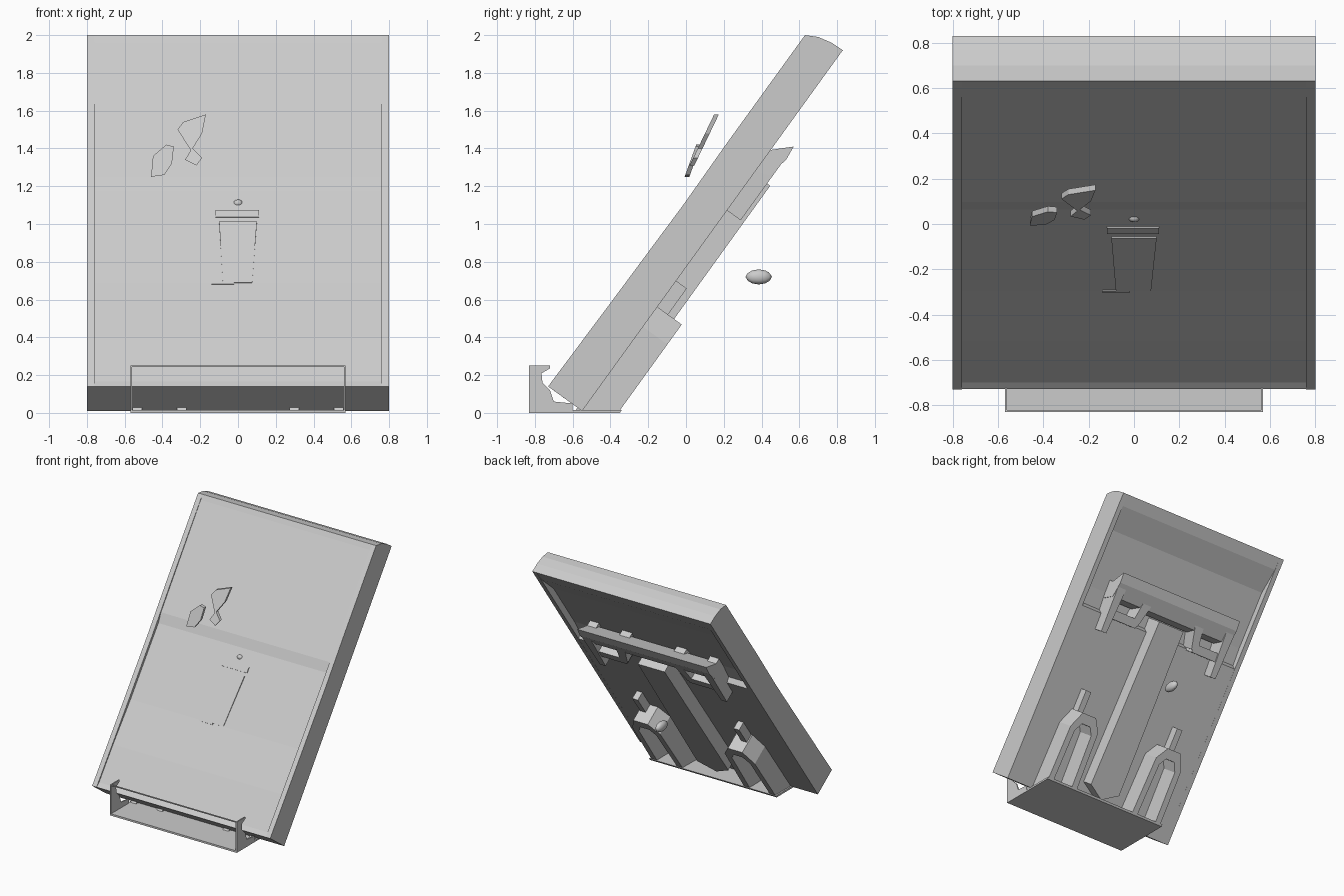
import bpy, bmesh
from mathutils import Matrix, Vector

cube = bpy.data.objects.get("Cube")
if cube:
    bpy.data.objects.remove(cube)

grey = bpy.data.materials.new("plain grey")
grey.use_nodes = True
COLOUR = (0.6, 0.6, 0.6, 1)
grey.diffuse_color = COLOUR
grey.node_tree.nodes["Principled BSDF"].inputs["Base Color"].default_value = COLOUR

# Panel frame: x across, s up the slope, n out of the back
S = Vector((0, 0.585, 0.811))
N = Vector((0, 0.811, -0.585))
BASE = Vector((0, -0.55, 0.01))


def on_panel(x, s, n):
    return BASE + Vector((x, 0, 0)) + S * s + N * n


def yz(s, n):
    p = on_panel(0, s, n)
    return p.y, p.z


def finish(name, bm):
    bmesh.ops.recalc_face_normals(bm, faces=bm.faces)
    mesh = bpy.data.meshes.new(name)
    bm.to_mesh(mesh)
    bm.free()
    mesh.materials.append(grey)
    obj = bpy.data.objects.new(name, mesh)
    bpy.context.collection.objects.link(obj)
    return obj


def prism(name, points, offset):
    """Extrude a flat outline; anything below the floor is cut off."""
    bm = bmesh.new()
    face = bm.faces.new([bm.verts.new(p) for p in points])
    ext = bmesh.ops.extrude_face_region(bm, geom=[face])["geom"]
    bmesh.ops.translate(bm, vec=offset, verts=[v for v in ext if isinstance(v, bmesh.types.BMVert)])
    cut = bmesh.ops.bisect_plane(bm, geom=bm.verts[:] + bm.edges[:] + bm.faces[:],
                                 plane_co=(0, 0, 0), plane_no=(0, 0, -1), clear_outer=True)
    rim = [e for e in cut["geom_cut"] if isinstance(e, bmesh.types.BMEdge) and e.is_boundary]
    if rim:
        bmesh.ops.holes_fill(bm, edges=rim, sides=0)
    return finish(name, bm)


def side_profile(name, outline, x0, x1):
    return prism(name, [Vector((x0, y, z)) for y, z in outline], Vector((x1 - x0, 0, 0)))


def sloped(name, xs, n0, n1):
    return prism(name, [on_panel(x, s, n0) for x, s in xs], N * (n1 - n0))


def block(name, x0, x1, s0, s1, n0, n1):
    return sloped(name, [(x0, s0), (x1, s0), (x1, s1), (x0, s1)], n0, n1)


def ball(name, centre, radii):
    bm = bmesh.new()
    bmesh.ops.create_icosphere(bm, subdivisions=2, radius=1,
                               matrix=Matrix.Translation(centre) @ Matrix.Diagonal((*radii, 1)))
    finish(name, bm).data.shade_smooth()


# Main leaning panel: dished face, shallow hollow high on its back
top = [(0.63, 2.0), (0.70, 1.99), (0.77, 1.96), (0.83, 1.92)]
rail = [(-0.73, 0.14), yz(0.6, -0.212), yz(1.2, -0.204), yz(1.6, -0.208)] + top + [(-0.55, 0.01)]
body = ([yz(0, -0.22), yz(0.04, -0.212), yz(0.34, -0.206), yz(0.7, -0.188), yz(1.3, -0.182),
         yz(1.38, -0.198), yz(2.26, -0.204)] + top +
        [yz(2.26, 0), yz(2.06, -0.05), yz(1.6, -0.05), yz(1.46, -0.04), yz(1.44, 0), yz(0, 0)])
side_profile("panel_body", body, -0.76, 0.76)
for side, x in (("left", 0.76), ("right", -0.80)):
    side_profile(side + "_panel_rail", rail, x, x + 0.04)

# Open tray: base plate, two end caps with a hooked top, and a thin top bar
base = [(-0.83, 0), (-0.35, 0), (-0.34, 0.015), (-0.83, 0.015)]
side_profile("tray_base", base, -0.57, 0.57)
cap = [(-0.83, 0), (-0.60, 0), (-0.60, 0.05), (-0.70, 0.06), (-0.72, 0.12),
       (-0.76, 0.16), (-0.765, 0.21), (-0.72, 0.235), (-0.72, 0.25), (-0.83, 0.25)]
for side, x in (("left", 0.56), ("right", -0.57)):
    side_profile(side + "_tray_end", cap, x, x + 0.01)
side_profile("tray_top_bar", [(-0.83, 0.243), (-0.82, 0.243), (-0.82, 0.25), (-0.83, 0.25)], -0.57, 0.57)

# Shallow emblem on the face
sloped("emblem_cup", [(-0.08, 0.70), (0.075, 0.70), (0.10, 1.10), (-0.10, 1.10)], -0.192, -0.17)
block("emblem_foot", -0.14, -0.02, 0.69, 0.702, -0.194, -0.17)
block("emblem_bar", -0.12, 0.11, 1.13, 1.175, -0.19, -0.17)
ball("emblem_dot", on_panel(0, 1.23, -0.175), (0.025, 0.02, 0.02))

# Back: central beam
sloped("centre_beam", [(-0.14, 0.2), (0, 0.12), (0.14, 0.2), (0.12, 1.55), (-0.12, 1.55)], -0.05, 0.11)

# Back: upper bracket, a level-topped bar with two open loops
bar = [(0.40, 1.385), (0.57, 1.41), (0.53, 1.34), (0.44, 1.26), (0.34, 1.29)]
side_profile("bracket_bar", bar, -0.58, 0.58)
for side, m in (("left", 1), ("right", -1)):
    sloped(side + "_bracket_outer_leg",
           [(m * 0.5, 1.70), (m * 0.58, 1.70), (m * 0.57, 1.31), (m * 0.52, 1.31)], -0.06, 0.09)
    sloped(side + "_bracket_inner_leg",
           [(m * 0.2, 1.70), (m * 0.29, 1.70), (m * 0.33, 1.45), (m * 0.27, 1.45)], -0.06, 0.08)
    block(side + "_bracket_cross", m * 0.28, m * 0.53, 1.43, 1.50, -0.06, 0.08)
    # Lower arched feet, open inside
    sloped(side + "_foot_arch",
           [(m * 0.27, -0.1), (m * 0.29, 0.58), (m * 0.36, 0.68), (m * 0.49, 0.68),
            (m * 0.55, 0.55), (m * 0.56, -0.1), (m * 0.51, -0.1), (m * 0.50, 0.53),
            (m * 0.46, 0.6), (m * 0.38, 0.6), (m * 0.34, 0.54), (m * 0.32, -0.1)], -0.03, 0.16)
    block(side + "_foot_hook", m * 0.43, m * 0.48, 0.66, 0.85, -0.02, 0.07)

# Loose pieces: two slivers in front, one pebble behind
upper = [(-0.32, 1.50), (-0.29, 1.54), (-0.17, 1.58), (-0.19, 1.48), (-0.24, 1.40),
         (-0.19, 1.35), (-0.22, 1.31), (-0.28, 1.34), (-0.25, 1.39)]
lower = [(-0.46, 1.25), (-0.45, 1.36), (-0.38, 1.42), (-0.34, 1.41), (-0.35, 1.32), (-0.39, 1.26)]
for name, outline, lean in (("upper_sliver", upper, 0.48), ("lower_sliver", lower, 0.36)):
    prism(name, [Vector((x, (z - 1.27) * lean, z)) for x, z in outline], Vector((0, 0.025, 0)))
ball("loose_pebble", (-0.05, 0.385, 0.72), (0.03, 0.07, 0.04))
